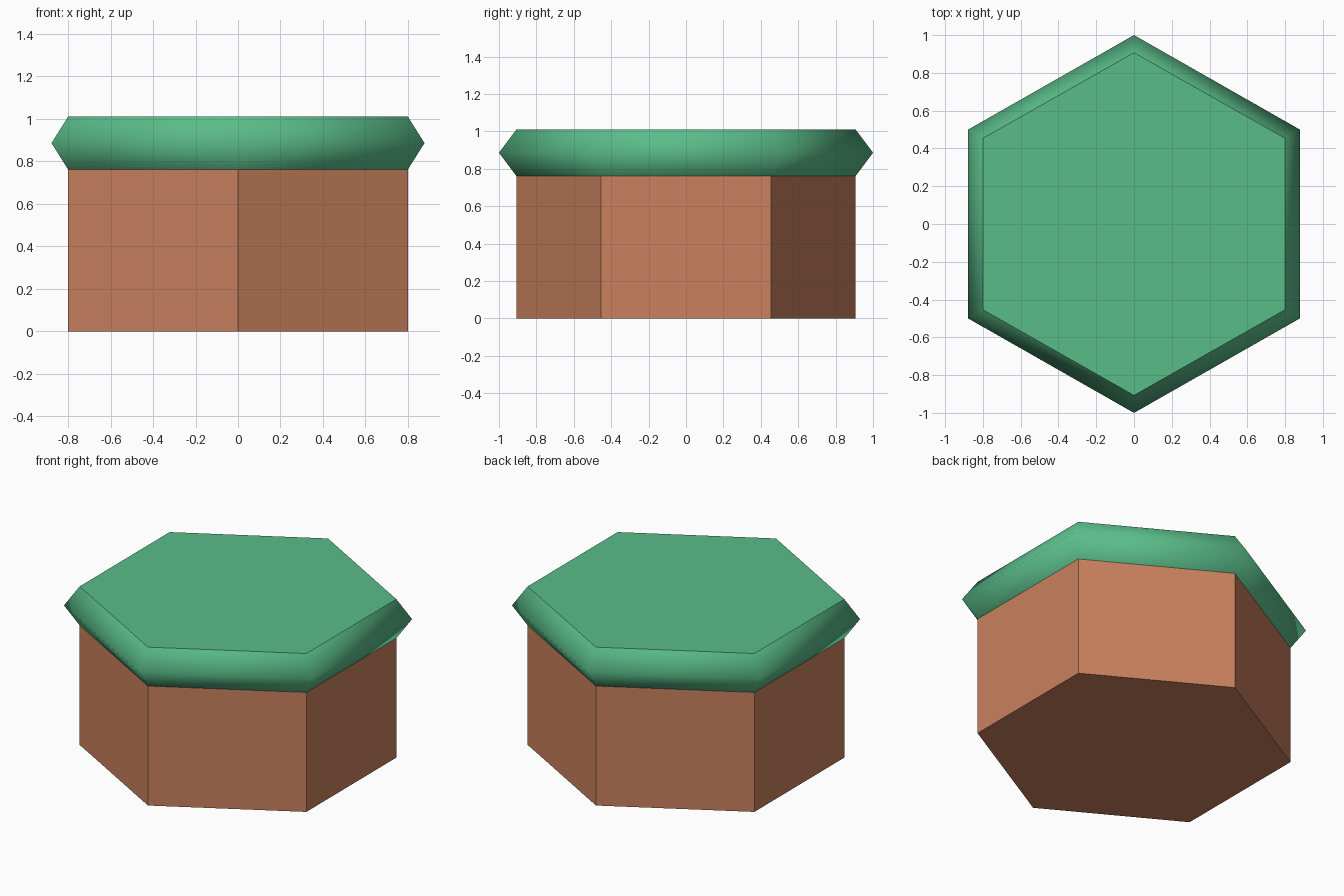
import bpy, bmesh

if "Cube" in bpy.data.objects:
    bpy.data.objects.remove(bpy.data.objects["Cube"])


def material(name, srgb):
    # convert 0-255 sRGB to linear
    lin = [((c / 255 + 0.055) / 1.055) ** 2.4 for c in srgb]
    m = bpy.data.materials.new(name)
    m.diffuse_color = (*lin, 1)
    m.use_nodes = True
    m.node_tree.nodes["Principled BSDF"].inputs["Base Color"].default_value = m.diffuse_color
    return m


def hex_stack(name, rings, mat, smooth_sides=False):
    """Closed hexagonal solid from (half width x, half length y, z) rings."""
    bm = bmesh.new()
    loops = []
    for w, l, z in rings:
        pts = [(0, -l), (w, -l / 2), (w, l / 2), (0, l), (-w, l / 2), (-w, -l / 2)]
        loops.append([bm.verts.new((x, y, z)) for x, y in pts])
    for a, b in zip(loops, loops[1:]):
        for i in range(6):
            j = (i + 1) % 6
            bm.faces.new((a[i], a[j], b[j], b[i])).smooth = smooth_sides
    bm.faces.new(loops[0][::-1])
    bm.faces.new(loops[-1])
    me = bpy.data.meshes.new(name)
    bm.to_mesh(me)
    bm.free()
    me.materials.append(mat)
    ob = bpy.data.objects.new(name, me)
    bpy.context.collection.objects.link(ob)
    return ob


clay = material("clay brown", (202, 129, 94))
green = material("grass green", (90, 188, 137))

# Straight hexagonal base
hex_stack("base", [(0.80, 0.907, 0), (0.80, 0.907, 0.762)], clay)

# Overhanging cap with soft-shaded bevelled rim and flat top
hex_stack("cap", [(0.80, 0.907, 0.762), (0.878, 1.0, 0.886), (0.80, 0.907, 1.01)],
          green, smooth_sides=True)
